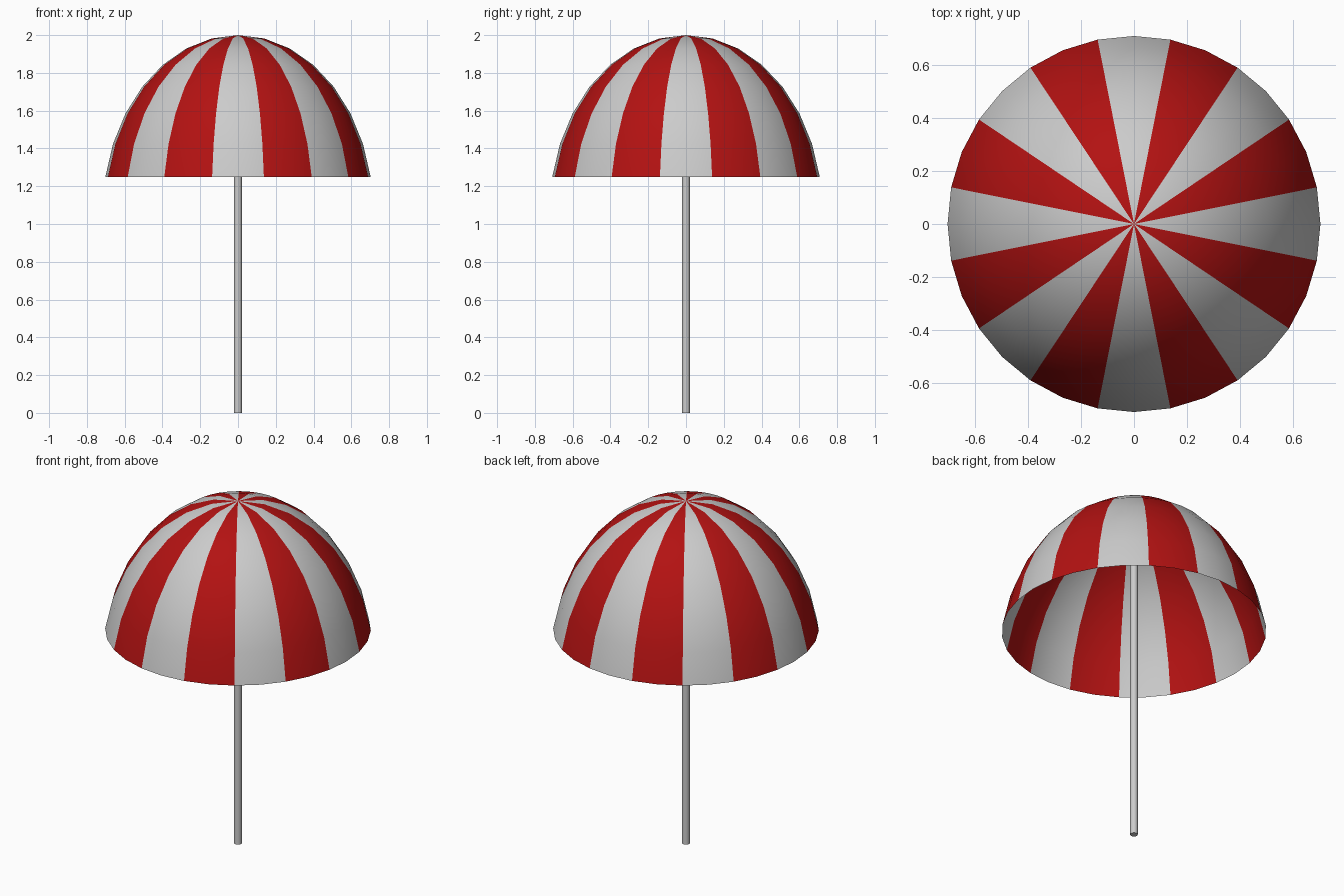
import bpy, bmesh
from math import sin, cos, pi

if "Cube" in bpy.data.objects:
    bpy.data.objects.remove(bpy.data.objects["Cube"])

SEGS = 32                        # two segments per stripe
STEP = pi / 16                   # ring spacing, same as a 16-ring dome
RX, RY, H = 0.716, 0.722, 0.932  # dome half-axes
TOP = 2.0

red = bpy.data.materials.new("red_cloth")
red.diffuse_color = (0.45, 0.006, 0.006, 1)
red.use_nodes = True
red.node_tree.nodes["Principled BSDF"].inputs["Base Color"].default_value = red.diffuse_color


def make_object(name, bm):
    mesh = bpy.data.meshes.new(name)
    bm.to_mesh(mesh)
    bm.free()
    ob = bpy.data.objects.new(name, mesh)
    bpy.context.collection.objects.link(ob)
    return ob


# canopy: open single-skin dome with 16 alternating stripes
bm = bmesh.new()
apex = bm.verts.new((0, 0, TOP))
rings = []
for i in range(1, 8):
    t = i * STEP
    rings.append([bm.verts.new((RX * sin(t) * cos(2 * pi * k / SEGS),
                                RY * sin(t) * sin(2 * pi * k / SEGS),
                                TOP - H * (1 - cos(t)))) for k in range(SEGS)])
for k in range(SEGS):
    n = (k + 1) % SEGS
    faces = [bm.faces.new((apex, rings[0][k], rings[0][n]))]
    for a, b in zip(rings, rings[1:]):
        faces.append(bm.faces.new((a[k], b[k], b[n], a[n])))
    for f in faces:
        f.smooth = True
        f.material_index = ((k + 1) // 2) % 2
canopy = make_object("canopy", bm)
canopy.data.materials.append(None)   # pale stripes stay plain
canopy.data.materials.append(red)

# pole: slim ten-sided rod up to the inside of the canopy
bpy.ops.mesh.primitive_cylinder_add(vertices=10, radius=0.021, depth=1.98,
                                    location=(0, 0, 0.99))
pole = bpy.context.object
pole.name = "pole"
bpy.ops.object.shade_smooth_by_angle(angle=pi / 4)
